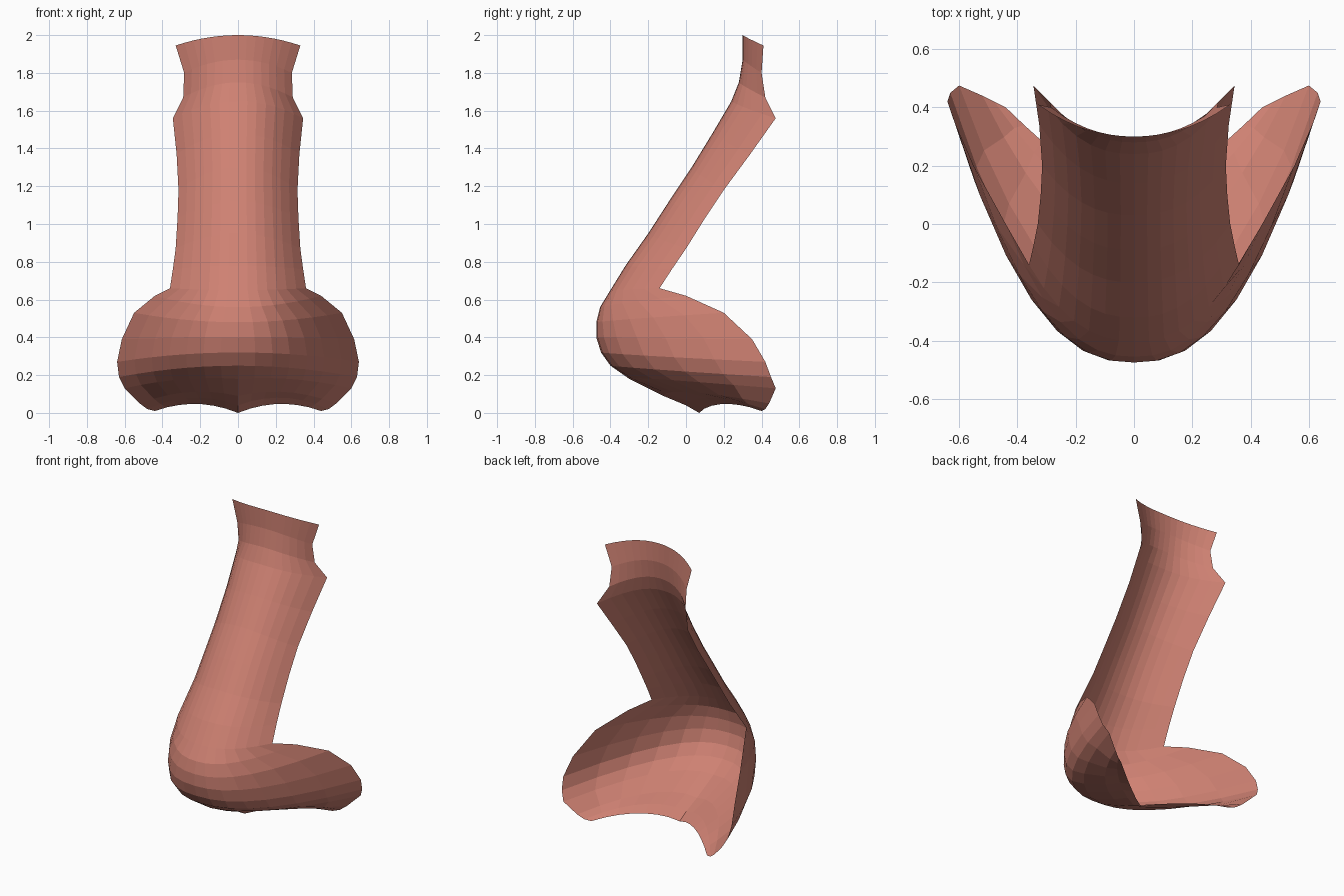
import bpy, bmesh

# Cross rows: centre y, centre z, edge x, edge y, edge z, curve power, arch height
ROWS = [
    (.30, 2.00, .33, .41, 1.945, 2.2, 0),
    (.30, 1.87, .285, .40, 1.80, 2.2, 0),
    (.28, 1.75, .29, .42, 1.67, 2.3, 0),
    (.24, 1.65, .345, .475, 1.56, 2.4, 0),
    (.14, 1.48, .325, .34, 1.37, 2.4, 0),
    (.03, 1.30, .315, .20, 1.18, 2.4, 0),
    (-.09, 1.12, .32, .10, 1.03, 2.4, 0),
    (-.20, .95, .33, .00, .87, 2.4, 0),
    (-.32, .78, .345, -.075, .76, 2.4, 0),
    (-.40, .65, .36, -.14, .66, 2.4, 0),
    (-.455, .56, .44, .00, .62, 2.4, 0),
    (-.475, .48, .55, .20, .53, 2.4, 0),
    (-.475, .40, .615, .35, .39, 2.4, 0),
    (-.45, .32, .64, .42, .27, 2.4, 0),
    (-.40, .25, .63, .45, .19, 2.3, 0),
    (-.30, .18, .60, .475, .13, 2.2, .01),
    (-.12, .09, .52, .44, .05, 1.9, .03),
    (0, .04, .48, .42, .02, 1.6, .045),
    (.07, 0, .44, .40, .01, 1.3, .045),
]
HALF = 7  # facets on each side of the ridge


def row_points(r):
    yc, zc, xe, ye, ze, p, arch = r
    pts = []
    for i in range(-HALF, HALF + 1):
        s = abs(i) / HALF
        bump = arch * 4 * s * (1 - s)
        pts.append((xe * i / HALF,
                    yc + (ye - yc) * s ** p,
                    zc + (ze - zc) * s ** 2 + bump))
    return pts


# Nose shell: bridge, tip and nostril wings as one open skin
bm = bmesh.new()
grid = [[bm.verts.new(p) for p in row_points(r)] for r in ROWS]
for a, b in zip(grid, grid[1:]):
    for i in range(2 * HALF):
        bm.faces.new((a[i], b[i], b[i + 1], a[i + 1]))
mesh = bpy.data.meshes.new("nose_shell")
bm.to_mesh(mesh)
bm.free()
nose = bpy.data.objects.new("nose_shell", mesh)
bpy.context.collection.objects.link(nose)

# Skin colour
skin = bpy.data.materials.new("warm pink skin")
skin.diffuse_color = (.62, .22, .17, 1)
mesh.materials.append(skin)
